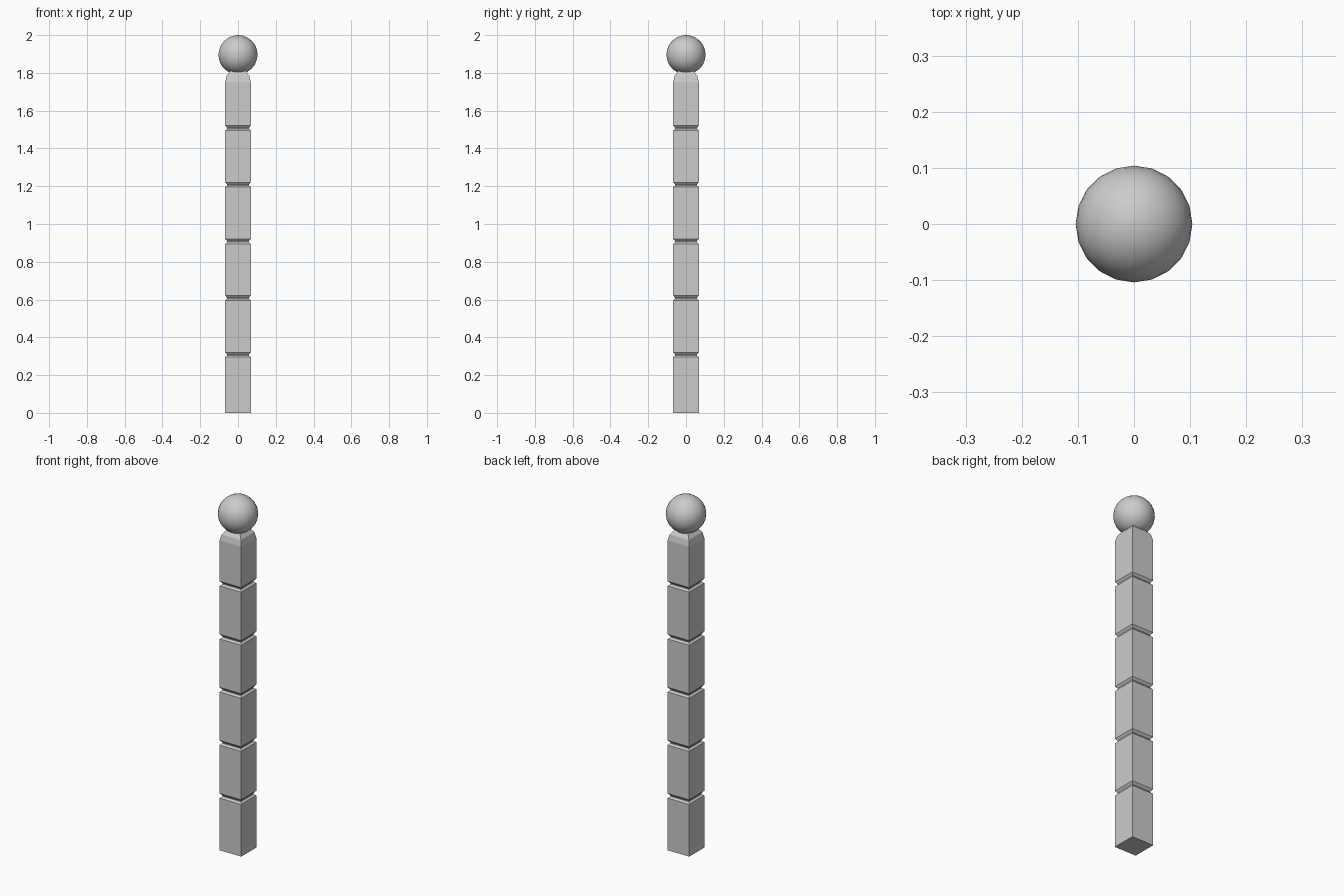
import bpy, bmesh

if "Cube" in bpy.data.objects:
    bpy.data.objects.remove(bpy.data.objects["Cube"])

H = 0.0675

# Post profile as (half width, height): five grooves and a chamfered top
profile = [(H, 0.0)]
for i in range(1, 6):
    z = 0.3 * i
    profile += [(H, z - 0.005), (H - 0.010, z + 0.004), (H - 0.010, z + 0.009), (H, z + 0.021)]
profile += [(H, 1.752), (0.060, 1.785), (0.040, 1.812)]

bm = bmesh.new()
rings = [[bm.verts.new((sx * w, sy * w, z)) for sx, sy in ((-1, -1), (1, -1), (1, 1), (-1, 1))]
         for w, z in profile]
for a, b in zip(rings, rings[1:]):
    for k in range(4):
        n = (k + 1) % 4
        bm.faces.new((a[k], a[n], b[n], b[k]))
bm.faces.new(rings[0][::-1])
bm.faces.new(rings[-1])
mesh = bpy.data.meshes.new("post")
bm.to_mesh(mesh)
bm.free()
post = bpy.data.objects.new("post", mesh)
bpy.context.collection.objects.link(post)

# Ball finial
bpy.ops.mesh.primitive_ico_sphere_add(subdivisions=3, radius=0.104, location=(0, 0, 1.896))
ball = bpy.context.object
ball.name = "ball_finial"
bpy.ops.object.shade_smooth()
